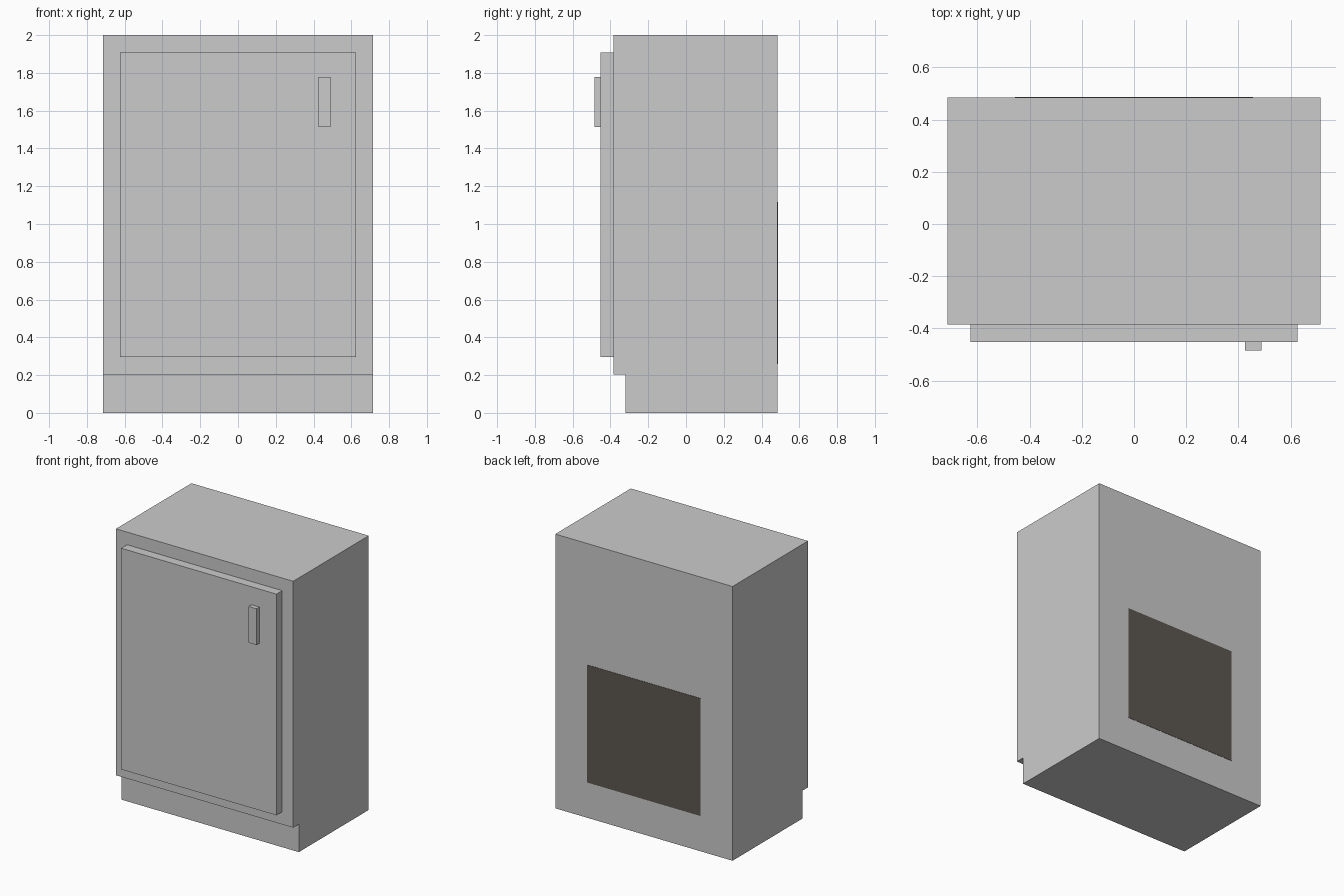
import bpy, bmesh

if "Cube" in bpy.data.objects:
    bpy.data.objects.remove(bpy.data.objects["Cube"])


def finish(name, bm):
    bmesh.ops.recalc_face_normals(bm, faces=bm.faces)
    mesh = bpy.data.meshes.new(name)
    bm.to_mesh(mesh)
    bm.free()
    obj = bpy.data.objects.new(name, mesh)
    bpy.context.collection.objects.link(obj)
    return obj


def extrude_x(name, profile, x0, x1):
    """Extrude a closed (y, z) profile from x0 to x1."""
    bm = bmesh.new()
    face = bm.faces.new([bm.verts.new((x0, y, z)) for y, z in profile])
    res = bmesh.ops.extrude_face_region(bm, geom=[face])
    verts = [v for v in res["geom"] if isinstance(v, bmesh.types.BMVert)]
    bmesh.ops.translate(bm, verts=verts, vec=(x1 - x0, 0, 0))
    return finish(name, bm)


def box(name, x0, x1, y0, y1, z0, z1):
    return extrude_x(name, [(y0, z0), (y1, z0), (y1, z1), (y0, z1)], x0, x1)


BACK, FRONT, DOOR = 0.485, -0.385, -0.452

# Cabinet body with recessed toe kick
extrude_x("cabinet_body",
          [(-0.32, 0), (BACK, 0), (BACK, 2), (FRONT, 2), (FRONT, 0.203), (-0.32, 0.203)],
          -0.715, 0.715)

# Door and handle
box("door", -0.626, 0.626, DOOR, FRONT, 0.295, 1.908)
box("door_handle", 0.425, 0.489, -0.485, DOOR, 1.513, 1.777)

# Dark service panel on the back
panel = box("back_panel", -0.456, 0.456, BACK, BACK + 0.002, 0.258, 1.116)
dark = bpy.data.materials.new("dark_panel")
dark.diffuse_color = (0.11, 0.095, 0.08, 1)
dark.use_nodes = True
dark.node_tree.nodes["Principled BSDF"].inputs["Base Color"].default_value = dark.diffuse_color
panel.data.materials.append(dark)
